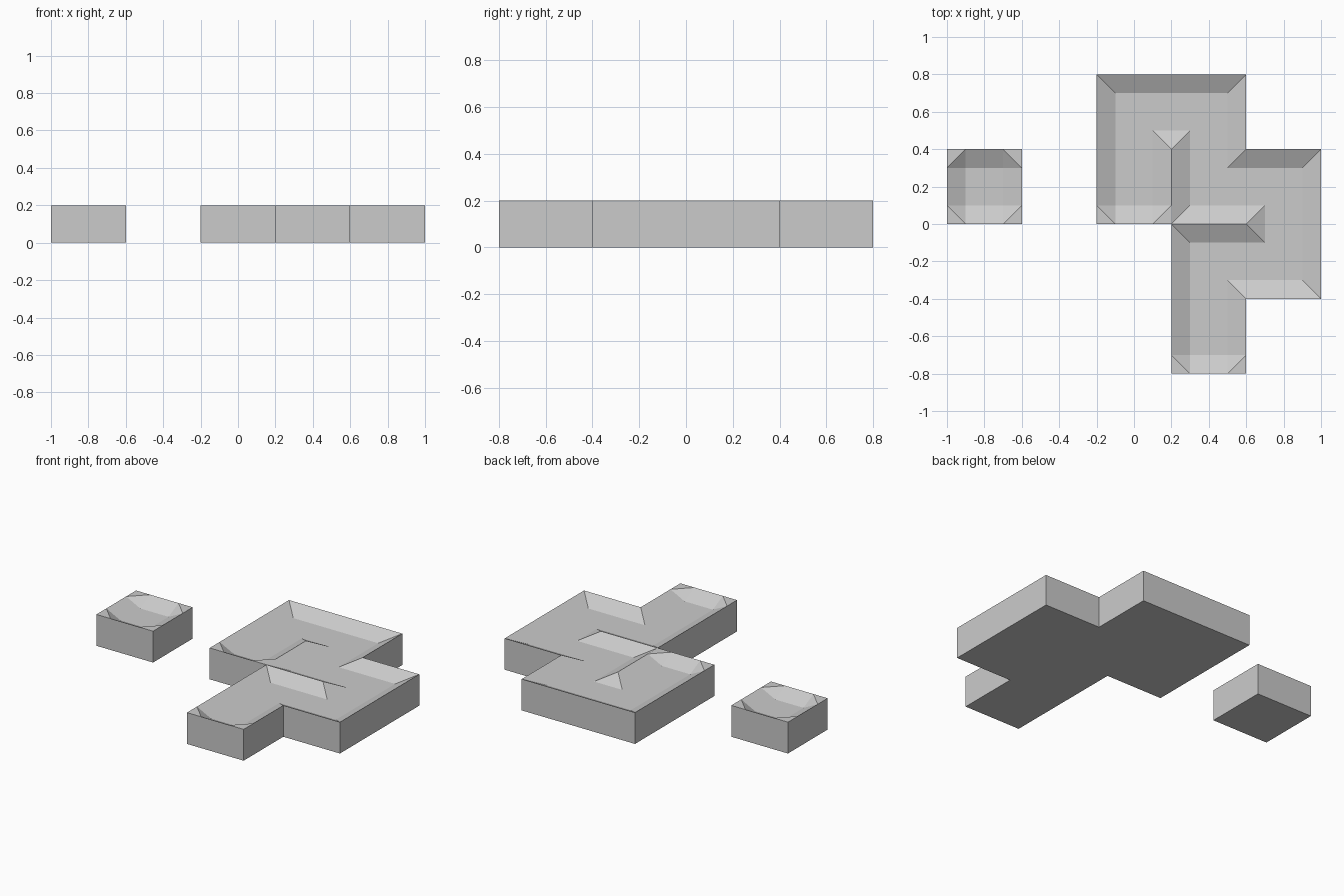
import bpy
import bmesh
from math import radians

CELL, RIM, HEIGHT, FLOOR = 0.4, 0.1, 0.2, 0.15
SIDES = [(0, -1), (1, 0), (0, 1), (-1, 0)]

old = bpy.data.objects.get("Cube")
if old:
    bpy.data.objects.remove(old, do_unlink=True)

# One plain grey for everything
grey = bpy.data.materials.new("plain grey")
grey.use_nodes = True
colour = (0.6, 0.6, 0.6, 1)
grey.diffuse_color = colour
grey.node_tree.nodes["Principled BSDF"].inputs["Base Color"].default_value = colour


def add_cell(bm, centre, walls, outer):
    """One square tile: sunken floor, sloped rim on walled sides, open elsewhere."""
    cx, cy = centre
    half, inner = CELL / 2, CELL / 2 - RIM

    def face(*points):
        bm.faces.new([bm.verts.new((cx + x, cy + y, z)) for x, y, z in points])

    floor = []
    for i, (nx, ny) in enumerate(SIDES):
        tx, ty = -ny, nx  # runs counter-clockwise along this side
        px, py = SIDES[(i + 1) % 4]  # next side
        edge = HEIGHT if walls[i] else FLOOR
        next_edge = HEIGHT if walls[(i + 1) % 4] else FLOOR

        def at(out, along, z):
            return (nx * out + tx * along, ny * out + ty * along, z)

        start, end = at(inner, -inner, FLOOR), at(inner, inner, FLOOR)
        rim_start, rim_end = at(half, -inner, edge), at(half, inner, edge)
        corner_a, corner_b = at(half, -half, HEIGHT), at(half, half, HEIGHT)
        turn = at(inner, half, next_edge)
        floor.append(end)

        # Strip along the side
        face(start, rim_start, rim_end, end)
        # Corner: flat cut corner at a dead end, mitred otherwise
        if sum(walls) >= 3 and walls[i] and walls[(i + 1) % 4]:
            face(rim_end, corner_b, turn)
            face(rim_end, turn, end)
        else:
            face(rim_end, corner_b, end)
            face(corner_b, turn, end)
        # Outside wall down to the ground
        if outer[i]:
            face(at(half, -half, 0), at(half, half, 0), corner_b,
                 rim_end, rim_start, corner_a)

    face(*floor)
    face(*[(x * half, y * half, 0) for x, y in ((-1, -1), (-1, 1), (1, 1), (1, -1))])


def add_track(name, path):
    """Tiles joined in path order; walls stand between all other neighbours."""
    bm = bmesh.new()
    for k, (col, row) in enumerate(path):
        linked = path[max(k - 1, 0):k] + path[k + 1:k + 2]
        around = [(col + dx, row + dy) for dx, dy in SIDES]
        walls = [c not in linked for c in around]
        outer = [c not in path for c in around]
        add_cell(bm, (col * CELL, (row + 0.5) * CELL), walls, outer)
    bmesh.ops.remove_doubles(bm, verts=bm.verts, dist=0.001)
    bmesh.ops.recalc_face_normals(bm, faces=bm.faces)
    bmesh.ops.dissolve_limit(bm, angle_limit=radians(1), verts=bm.verts, edges=bm.edges)
    mesh = bpy.data.meshes.new(name)
    bm.to_mesh(mesh)
    bm.free()
    mesh.materials.append(grey)
    bpy.context.collection.objects.link(bpy.data.objects.new(name, mesh))


# Winding channel and the separate square tile
add_track("winding_channel", [(1, -2), (1, -1), (2, -1), (2, 0),
                              (1, 0), (1, 1), (0, 1), (0, 0)])
add_track("single_tile", [(-2, 0)])
